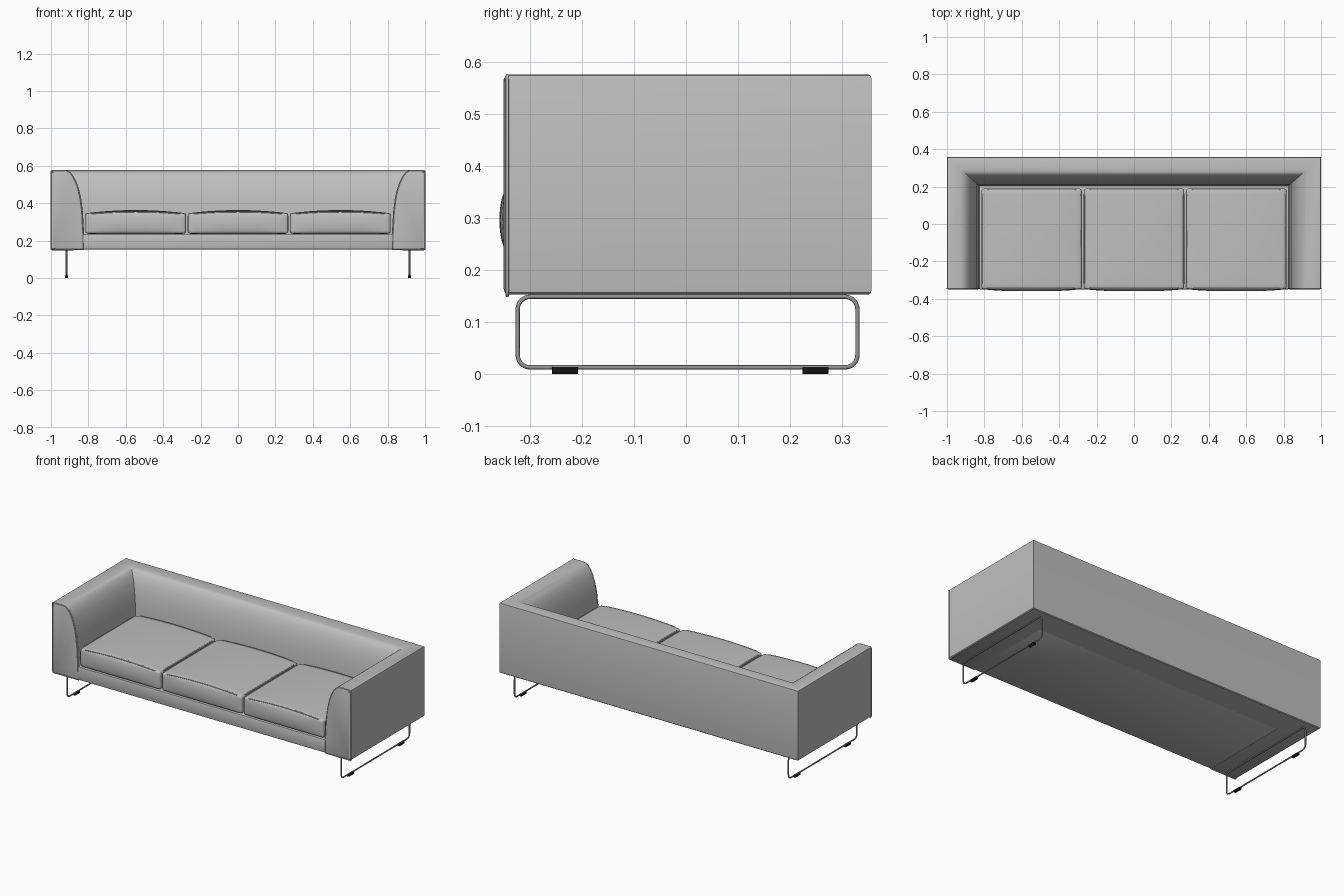
import bpy, bmesh, math
from mathutils import Vector

cube = bpy.data.objects.get("Cube")
if cube:
    bpy.data.objects.remove(cube, do_unlink=True)


def material(name, value):
    m = bpy.data.materials.new(name)
    m.use_nodes = True
    col = (value, value, value, 1)
    m.diffuse_color = col
    m.node_tree.nodes["Principled BSDF"].inputs["Base Color"].default_value = col
    return m


fabric = material("grey fabric", 0.52)
steel = material("steel grey", 0.3)
rubber = material("black rubber", 0.006)


def finish(name, bm, mat, angle=35):
    bmesh.ops.recalc_face_normals(bm, faces=bm.faces)
    me = bpy.data.meshes.new(name)
    bm.to_mesh(me)
    bm.free()
    ob = bpy.data.objects.new(name, me)
    bpy.context.collection.objects.link(ob)
    me.materials.append(mat)
    bpy.ops.object.select_all(action="DESELECT")
    ob.select_set(True)
    bpy.context.view_layer.objects.active = ob
    bpy.ops.object.shade_smooth_by_angle(angle=math.radians(angle))
    return ob


def box_mesh(lo, hi):
    bm = bmesh.new()
    bmesh.ops.create_cube(bm, size=1)
    lo, hi = Vector(lo), Vector(hi)
    for v in bm.verts:
        v.co = (lo + hi) / 2 + v.co * (hi - lo)
    return bm


def box(name, lo, hi, mat, bevel):
    bm = box_mesh(lo, hi)
    bmesh.ops.bevel(bm, geom=bm.edges[:], offset=bevel, segments=2,
                    profile=0.5, affect="EDGES")
    return finish(name, bm, mat)


def tube(name, points, radius, mat):
    cu = bpy.data.curves.new(name, "CURVE")
    cu.dimensions = "3D"
    cu.bevel_depth = radius
    cu.bevel_resolution = 2
    sp = cu.splines.new("POLY")
    sp.points.add(len(points) - 1)
    for p, co in zip(sp.points, points):
        p.co = (*co, 1)
    sp.use_cyclic_u = True
    sp.use_smooth = True
    cu.materials.append(mat)
    ob = bpy.data.objects.new(name, cu)
    bpy.context.collection.objects.link(ob)
    return ob


def rounded_rect(a0, a1, b0, b1, r, steps=6):
    pts = []
    for k, (a, b) in enumerate([(a1 - r, b1 - r), (a0 + r, b1 - r),
                                (a0 + r, b0 + r), (a1 - r, b0 + r)]):
        for i in range(steps + 1):
            t = math.pi / 2 * (k + i / steps)
            pts.append((a + r * math.cos(t), b + r * math.sin(t)))
    return pts


FRONT, BACK, BOTTOM, TOP = -0.343, 0.357, 0.153, 0.577

# Arms and back: one profile (inset, height) swept in a mitred U
inner = [(0.075, TOP), (0.09, 0.573), (0.105, 0.562), (0.12, 0.543),
         (0.135, 0.513), (0.149, 0.47), (0.16, 0.42), (0.168, 0.35), (0.174, 0.24)]
profile = [(0.006, BOTTOM), (0.001, 0.157), (0, 0.163), (0, 0.569),
           (0.002, 0.575), (0.008, TOP)] + inner + [(0.175, BOTTOM)]
bm = bmesh.new()
rings = []
for sx, at_back in ((-1, 0), (-1, 1), (1, 1), (1, 0)):
    rings.append([bm.verts.new((sx * (1 - d), BACK - 0.88 * d if at_back else FRONT, z))
                  for d, z in profile])
n = len(profile)
for a, b in zip(rings, rings[1:]):
    for i in range(n):
        j = (i + 1) % n
        bm.faces.new((a[i], a[j], b[j], b[i]))
caps = [bm.faces.new(rings[0]), bm.faces.new(rings[-1])]
bmesh.ops.recalc_face_normals(bm, faces=bm.faces)
# Padded front panels
for thick, depth in ((0.004, 0.005), (0.012, 0.003)):
    bmesh.ops.inset_region(bm, faces=caps, thickness=thick, depth=depth)
finish("arms_and_back", bm, fabric)

# Piped seam around the front edge of each arm
for side, s in (("right", -1), ("left", 1)):
    tube(side + "_arm_piping", [(s * (1 - d), FRONT - 0.001, z - 0.002)
                                for d, z in profile], 0.003, fabric)

# Seat base between the arms
box("seat_base", (-0.828, -0.349, BOTTOM + 0.0005), (0.828, 0.215, 0.234), fabric, 0.005)

# Crowned seat cushions
HX, Y0, Y1, Z0, Z1 = 0.269, -0.349, 0.19, 0.236, 0.347


def crown(u, v):
    return 0.018 * (1 - u * u) * (0.65 + 0.35 * (1 - v * v))


for label, cx in (("right", -0.547), ("middle", 0), ("left", 0.547)):
    bm = box_mesh((cx - HX, Y0, Z0), (cx + HX, Y1, Z1))
    bmesh.ops.subdivide_edges(bm, edges=bm.edges[:], cuts=4, use_grid_fill=True)
    for v in bm.verts:
        u = (v.co.x - cx) / HX
        t = (v.co.y - Y0) / (Y1 - Y0) * 2 - 1
        w = (v.co.z - Z0) / (Z1 - Z0)
        v.co.z += crown(u, t) * w
        if t < -0.99:
            v.co.y -= 0.011 * (1 - (2 * w - 1) ** 2) * (1 - u ** 4)
    cushion = finish(label + "_seat_cushion", bm, fabric, 80)
    bev = cushion.modifiers.new("soft edges", "BEVEL")
    bev.width, bev.segments = 0.014, 3
    bev.limit_method, bev.angle_limit = "ANGLE", math.radians(45)
    sub = cushion.modifiers.new("smooth", "SUBSURF")
    sub.levels = sub.render_levels = 1
    # Piping along the top seam
    path = []
    rim = [(-1, -1), (1, -1), (1, 1), (-1, 1)]
    for (u0, v0), (u1, v1) in zip(rim, rim[1:] + rim[:1]):
        for i in range(1, 16):
            f = i / 16
            u, v = u0 + (u1 - u0) * f, v0 + (v1 - v0) * f
            path.append((cx + u * (HX - 0.004),
                         (Y0 + Y1) / 2 + v * ((Y1 - Y0) / 2 - 0.004),
                         Z1 - 0.005 + crown(u, v)))
    tube(label + "_cushion_piping", path, 0.0035, fabric)

# Bent wire sled legs with rubber pads
for side, x in (("right", -0.917), ("left", 0.917)):
    loop = rounded_rect(-0.324, 0.330, 0.013, 0.149, 0.024)
    tube(side + "_sled_leg", [(x, y, z) for y, z in loop], 0.0042, steel)
    for end, y in (("front", -0.233), ("back", 0.249)):
        box(f"{side}_{end}_foot_pad", (x - 0.007, y - 0.025, 0),
            (x + 0.007, y + 0.025, 0.014), rubber, 0.0015)
